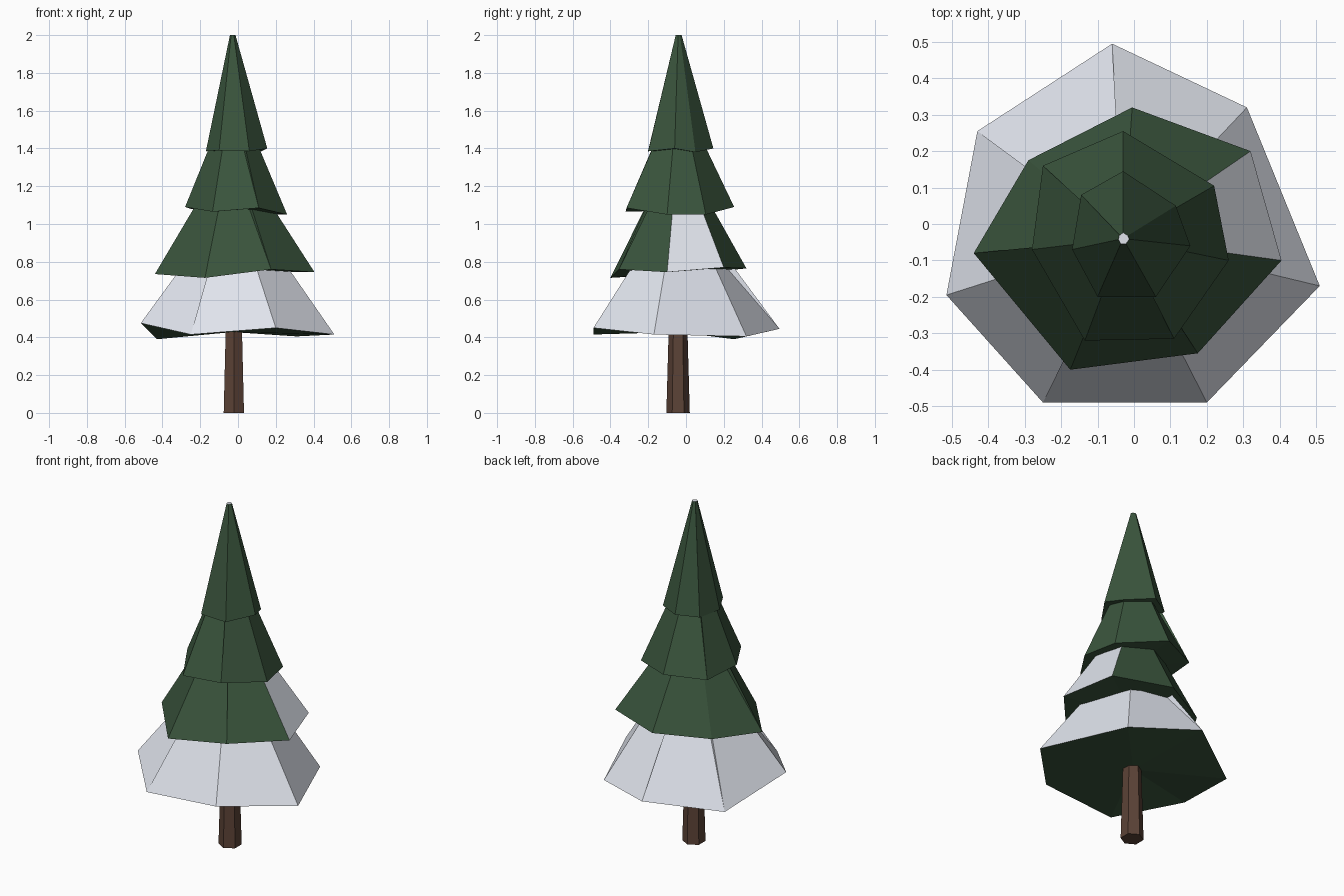
import bpy, bmesh
from mathutils import Vector

if "Cube" in bpy.data.objects:
    bpy.data.objects.remove(bpy.data.objects["Cube"])


def material(name, color):
    m = bpy.data.materials.new(name)
    m.diffuse_color = (*color, 1)
    m.use_nodes = True
    m.node_tree.nodes["Principled BSDF"].inputs["Base Color"].default_value = m.diffuse_color
    return m


GREEN = material("needles", (0.042, 0.09, 0.046))
SNOW = material("snow", (0.75, 0.78, 0.85))
BROWN = material("bark", (0.105, 0.055, 0.037))
AXIS = Vector((-0.03, -0.04))


def finish(bm, name, mats):
    bmesh.ops.recalc_face_normals(bm, faces=bm.faces[:])
    me = bpy.data.meshes.new(name)
    bm.to_mesh(me)
    bm.free()
    for m in mats:
        me.materials.append(m)
    ob = bpy.data.objects.new(name, me)
    bpy.context.collection.objects.link(ob)


def tier(name, rim, top_z, ratio, creases, snowy, snow_cap=False):
    """Ragged skirt: rim corners rise to a smaller ring; creased corners get a stepped fold."""
    bm = bmesh.new()
    n = len(rim)
    low = [bm.verts.new(p) for p in rim]
    upper = []
    for i, (x, y, z) in enumerate(rim):
        r = (Vector((x, y)) - AXIS) * ratio
        a = bm.verts.new((*(AXIS + r), top_z))
        b = a
        if i in creases:
            b = bm.verts.new((*(AXIS + r * 0.82), top_z))
        upper.append((a, b))
    for i in range(n):
        j = (i + 1) % n
        f = bm.faces.new((low[i], low[j], upper[j][0], upper[i][1]))
        f.material_index = int(i in snowy)
        if i in creases:
            f = bm.faces.new((low[i], upper[i][1], upper[i][0]))
            f.material_index = int(i in snowy)
    # Closed underside fan and top
    mid = bm.verts.new((*AXIS, sum(p[2] for p in rim) / n))
    for i in range(n):
        bm.faces.new((mid, low[(i + 1) % n], low[i]))
    ring = []
    for a, b in upper:
        ring += [a] if a is b else [a, b]
    bm.faces.new(ring).material_index = int(snow_cap)
    finish(bm, name, (GREEN, SNOW))


# Four foliage tiers, corners clockwise from the back
tier("snowy_bottom_tier",
     [(-0.06, 0.495, 0.445), (0.31, 0.32, 0.405), (0.51, -0.17, 0.415), (0.20, -0.49, 0.45),
      (-0.25, -0.49, 0.415), (-0.515, -0.195, 0.475), (-0.43, 0.255, 0.39)],
     0.82, 0.48, {0, 4, 6}, set(range(7)))
tier("lower_tier",
     [(-0.005, 0.32, 0.765), (0.32, 0.20, 0.77), (0.405, -0.10, 0.745), (0.175, -0.355, 0.76),
      (-0.175, -0.40, 0.715), (-0.44, -0.08, 0.735), (-0.29, 0.175, 0.75)],
     1.13, 0.43, {3, 5}, {1})
tier("middle_tier",
     [(-0.03, 0.255, 1.09), (0.22, 0.105, 1.05), (0.26, -0.10, 1.05), (0.11, -0.315, 1.085),
      (-0.135, -0.32, 1.065), (-0.28, -0.07, 1.09), (-0.25, 0.16, 1.08)],
     1.43, 0.45, {3, 6}, set())
tier("top_tier",
     [(-0.03, 0.145, 1.40), (0.115, 0.05, 1.38), (0.155, -0.06, 1.40), (0.06, -0.20, 1.385),
      (-0.10, -0.20, 1.39), (-0.17, -0.07, 1.385), (-0.145, 0.08, 1.39)],
     2.0, 0.09, {6}, set(), True)

# Six-sided tapered trunk
bm = bmesh.new()
bmesh.ops.create_cone(bm, cap_ends=True, segments=6, radius1=0.062, radius2=0.048, depth=0.5)
bmesh.ops.translate(bm, verts=bm.verts[:], vec=(-0.022, -0.042, 0.25))
finish(bm, "trunk", (BROWN,))
